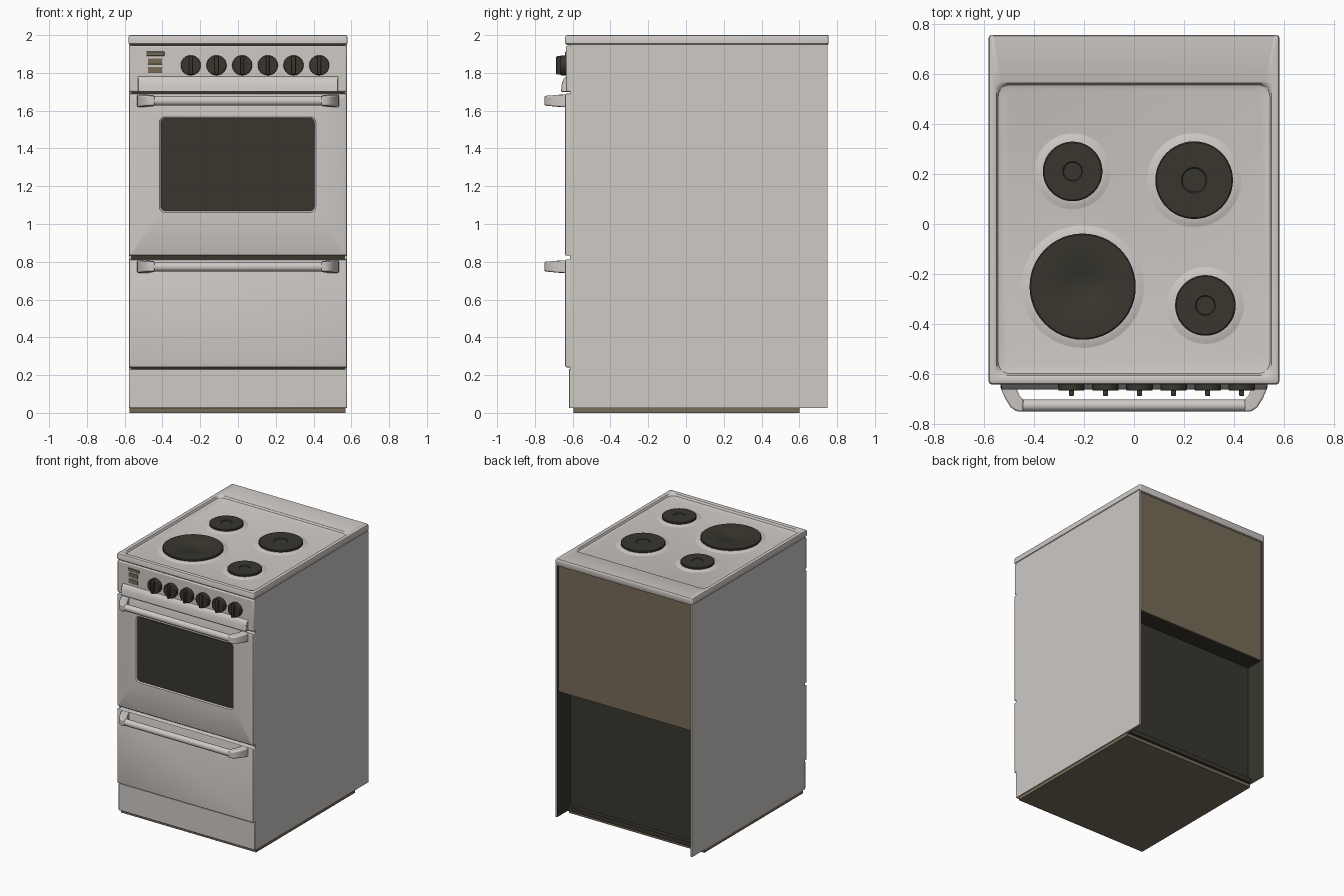
import bpy, bmesh, math

if "Cube" in bpy.data.objects:
    bpy.data.objects.remove(bpy.data.objects["Cube"])


def material(name, rgb):
    m = bpy.data.materials.new(name)
    m.diffuse_color = (*rgb, 1)
    m.use_nodes = True
    m.node_tree.nodes["Principled BSDF"].inputs["Base Color"].default_value = m.diffuse_color
    return m


ENAMEL = material("light_grey_enamel", (0.62, 0.585, 0.56))
DARK = material("dark_iron", (0.040, 0.037, 0.027))
BROWN = material("bare_brown", (0.185, 0.148, 0.098))


def finish(name, bm, mats, bevel=0, segments=2, angle=35):
    bmesh.ops.recalc_face_normals(bm, faces=bm.faces[:])
    me = bpy.data.meshes.new(name)
    bm.to_mesh(me)
    bm.free()
    for m in mats:
        me.materials.append(m)
    ob = bpy.data.objects.new(name, me)
    bpy.context.collection.objects.link(ob)
    if bevel:
        b = ob.modifiers.new("bevel", "BEVEL")
        b.width, b.segments, b.limit_method = bevel, segments, "ANGLE"
    bpy.ops.object.select_all(action="DESELECT")
    ob.select_set(True)
    bpy.context.view_layer.objects.active = ob
    bpy.ops.object.shade_smooth_by_angle(angle=math.radians(angle))
    return ob


def box(name, x, y, z, mats, bevel=0, rule=None):
    bm = bmesh.new()
    bmesh.ops.create_cube(bm, size=1)
    for v in bm.verts:
        v.co = [(a + b) / 2 + c * (b - a) for c, (a, b) in zip(v.co, (x, y, z))]
    bm.normal_update()
    if rule:
        for f in bm.faces:
            f.material_index = 1 if rule(f) else 0
    return finish(name, bm, mats, bevel)


def prism(name, pts, axis, a, b, mats, bevel=0, segments=2):
    """Extrude a 2D outline: axis 'x' takes (y, z) points, axis 'z' takes (x, y)."""
    bm = bmesh.new()
    put = (lambda p, h: (h, *p)) if axis == "x" else (lambda p, h: (*p, h))
    r0, r1 = [[bm.verts.new(put(p, h)) for p in pts] for h in (a, b)]
    bm.faces.new(r0)
    bm.faces.new(r1)
    for i in range(len(pts)):
        j = (i + 1) % len(pts)
        bm.faces.new((r0[i], r0[j], r1[j], r1[i]))
    return finish(name, bm, mats, bevel, segments)


def loft(name, rings, front, mats, cap_mat=0):
    """Bridge rounded rectangles (u0, u1, v0, v1, radius, height)."""
    bm = bmesh.new()
    loops = []
    for u0, u1, v0, v1, r, h in rings:
        loop = []
        for k, (cu, cv) in enumerate(((u1 - r, v1 - r), (u0 + r, v1 - r),
                                      (u0 + r, v0 + r), (u1 - r, v0 + r))):
            for s in range(6):
                t = math.pi / 2 * (k + s / 5)
                u, v = cu + r * math.cos(t), cv + r * math.sin(t)
                loop.append(bm.verts.new((u, h, v) if front else (u, v, h)))
        loops.append(loop)
    for l0, l1 in zip(loops, loops[1:]):
        for i in range(len(l0)):
            j = (i + 1) % len(l0)
            bm.faces.new((l0[i], l0[j], l1[j], l1[i]))
    bm.faces.new(loops[0])
    bm.faces.new(loops[-1]).material_index = cap_mat
    return finish(name, bm, mats)


def lathe(name, profile, x, y, mat, steps=48):
    """Spin a (radius, z) profile that starts and ends on the axis."""
    bm = bmesh.new()
    vs = [bm.verts.new((r, 0, z)) for r, z in profile]
    es = [bm.edges.new(e) for e in zip(vs, vs[1:])]
    bmesh.ops.spin(bm, geom=vs + es, cent=(0, 0, 0), axis=(0, 0, 1),
                   angle=2 * math.pi, steps=steps, use_merge=True)
    bmesh.ops.remove_doubles(bm, verts=bm.verts[:], dist=1e-5)
    bmesh.ops.translate(bm, verts=bm.verts[:], vec=(x, y, 0))
    return finish(name, bm, [mat])


def rod(name, axis, loc, radius, length, scale, mat):
    bm = bmesh.new()
    bmesh.ops.create_cone(bm, cap_ends=True, segments=32, radius1=radius, radius2=radius, depth=length)
    for v in bm.verts:
        a, b, h = v.co
        p = (h, a * scale, b) if axis == "x" else (a, h, b)
        v.co = [p[i] + loc[i] for i in range(3)]
    return finish(name, bm, [mat], 0.005 if axis == "y" else 0)


# Cabinet: side panels (dark inside), core, open lower back, rear panel
for s, side in ((-1, "left"), (1, "right")):
    box(side + "_side_panel", sorted((s * 0.565, s * 0.578)), (-0.615, 0.75), (0.025, 1.95),
        [ENAMEL, DARK], rule=lambda f, s=s: f.normal.x * s < -0.5)
box("lower_core", (-0.565, 0.565), (-0.60, 0.59), (0.025, 0.98), [DARK])
box("lower_back_ledge", (-0.565, 0.565), (0.55, 0.62), (0.025, 0.06), [DARK])
box("upper_core", (-0.565, 0.565), (-0.60, 0.725), (0.98, 1.95), [DARK])
box("rear_panel", (-0.565, 0.565), (0.725, 0.733), (0.98, 1.95), [BROWN])
box("base", (-0.575, 0.57), (-0.595, 0.60), (0, 0.026), [BROWN])
box("kick_panel", (-0.577, 0.577), (-0.62, -0.59), (0.026, 0.233), [ENAMEL], 0.004)

# Hob top with a sunken, rounded tray
loft("hob_top", [
    (-0.572, 0.572, -0.630, 0.750, 0.008, 1.948),
    (-0.580, 0.580, -0.640, 0.755, 0.012, 1.956),
    (-0.580, 0.580, -0.640, 0.755, 0.012, 1.990),
    (-0.577, 0.577, -0.636, 0.753, 0.012, 1.997),
    (-0.571, 0.571, -0.629, 0.750, 0.012, 2.000),
    (-0.558, 0.558, -0.615, 0.570, 0.035, 2.000),
    (-0.549, 0.549, -0.605, 0.562, 0.040, 1.996),
    (-0.542, 0.542, -0.597, 0.555, 0.045, 1.982),
    (-0.525, 0.525, -0.575, 0.540, 0.050, 1.976)], False, [ENAMEL])

# Hotplates on raised enamel collars, with a dished centre
for i, (x, y, r) in enumerate(((-0.245, 0.21, 0.119), (0.24, 0.175, 0.155),
                               (-0.205, -0.25, 0.212), (0.285, -0.325, 0.121))):
    lathe(f"hotplate_collar_{i}", [(0, 1.974), (r + 0.04, 1.974), (r + 0.022, 1.979),
                                   (r + 0.004, 1.985), (0, 1.985)], x, y, ENAMEL)
    lathe(f"hotplate_{i}", [(0, 1.98), (r, 1.98), (r, 1.994), (r - 0.005, 1.998), (r * 0.33, 1.998),
                            (r * 0.30, 1.994), (0, 1.994)], x, y, DARK)

# Control panel and the flared lip under it
box("control_panel", (-0.577, 0.577), (-0.635, -0.59), (1.700, 1.944), [ENAMEL], 0.008)
prism("control_panel_lip", [(-0.62, 1.785), (-0.637, 1.78), (-0.650, 1.765), (-0.657, 1.745),
                            (-0.662, 1.70), (-0.62, 1.70)], "x", -0.53, 0.53, [ENAMEL], 0.004)
for i in range(6):
    x = -0.25 + i * 0.136
    rod(f"knob_{i}", "y", (x, -0.648, 1.84), 0.053, 0.034, 1, DARK)
    box(f"knob_grip_{i}", (x - 0.010, x + 0.010), (-0.687, -0.66), (1.791, 1.889), [DARK], 0.005)
for i, (x0, x1, z0, z1) in enumerate(((-0.485, -0.39, 1.890, 1.912), (-0.477, -0.402, 1.845, 1.877),
                                      (-0.477, -0.402, 1.799, 1.831))):
    box(f"indicator_{i}", (x0, x1), (-0.641, -0.633), (z0, z1), [BROWN], 0.002)


# Oven door with a sunken window, and the storage drawer
def front_rings(z0, z1):
    return [(-0.577, 0.577, z0, z1, 0.006, -0.598),
            (-0.577, 0.577, z0, z1, 0.006, -0.632),
            (-0.574, 0.574, z0 + 0.003, z1 - 0.003, 0.006, -0.638),
            (-0.567, 0.567, z0 + 0.01, z1 - 0.01, 0.006, -0.641)]


loft("oven_door", front_rings(0.832, 1.69) + [
    (-0.416, 0.412, 1.060, 1.567, 0.03, -0.641),
    (-0.408, 0.404, 1.068, 1.559, 0.025, -0.634)], True, [ENAMEL, DARK], 1)
loft("drawer_front", front_rings(0.241, 0.812), True, [ENAMEL])

# Handles: swept end brackets and an oval bar
for name, top in (("oven", 1.69), ("drawer", 0.812)):
    for s, side in ((-1, "left"), (1, "right")):
        pts = [(0.535, -0.630), (0.532, -0.655), (0.515, -0.695), (0.492, -0.732), (0.470, -0.747),
               (0.442, -0.750), (0.442, -0.698), (0.455, -0.690), (0.470, -0.655), (0.478, -0.630)]
        ob = prism(f"{name}_handle_{side}_bracket", [(s * x, y) for x, y in pts], "z",
                   top - 0.072, top - 0.004, [ENAMEL], 0.012, 3)
        for v in ob.data.vertices:  # taper towards the front tip
            if v.co.y < -0.65:
                t = min(1, (-0.65 - v.co.y) / 0.1)
                mid = top - 0.036
                v.co.z = mid + (v.co.z - mid) * (1 - 0.25 * t)
    rod(f"{name}_handle_bar", "x", (0, -0.724, top - 0.038), 0.025, 0.90, 0.95, ENAMEL)
